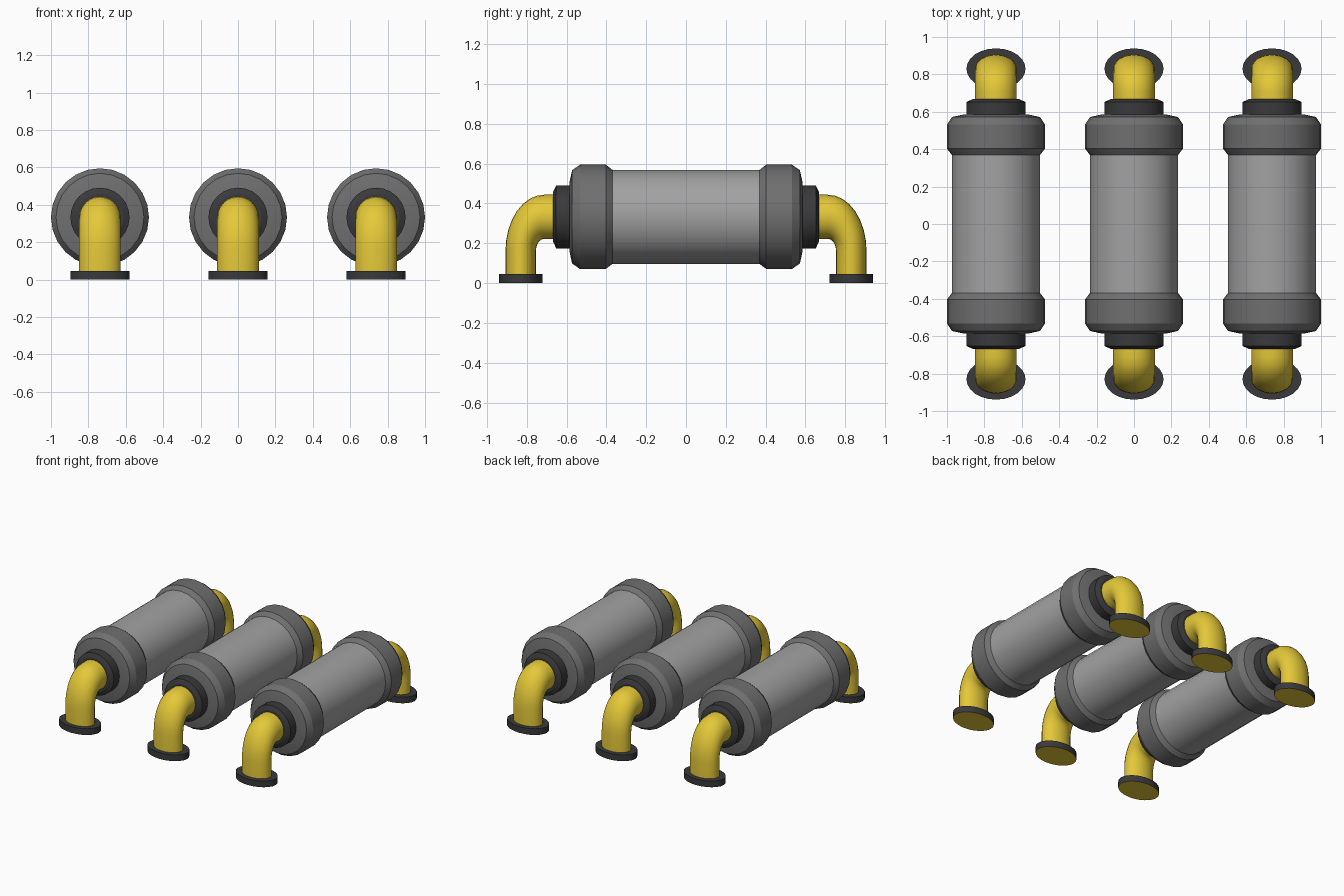
import bpy, bmesh, math

if "Cube" in bpy.data.objects:
    bpy.data.objects.remove(bpy.data.objects["Cube"])

SIDES = 24
AXIS_Z = 0.333        # height of the tank axis
LEG_Y = -0.83         # centre of the vertical pipe leg
SQUASH = 0.69         # pipes are flattened along y


def material(name, rgb):
    m = bpy.data.materials.new(name)
    m.diffuse_color = (*rgb, 1)
    m.use_nodes = True
    m.node_tree.nodes["Principled BSDF"].inputs["Base Color"].default_value = m.diffuse_color
    return m


yellow = material("yellow", (0.78, 0.58, 0.04))
dark = material("dark", (0.042, 0.042, 0.045))
mid_grey = material("mid_grey", (0.16, 0.16, 0.16))
light_grey = material("light_grey", (0.36, 0.36, 0.36))


def circle():
    return [(math.cos(2 * math.pi * i / SIDES), math.sin(2 * math.pi * i / SIDES))
            for i in range(SIDES)]


def skin(name, rings, mats, cap_start=False, mirror=True):
    """Bridge a list of point rings into a smooth-shaded mesh."""
    bm = bmesh.new()
    loops = [[bm.verts.new(p) for p in ring] for ring in rings]
    for a, b in zip(loops, loops[1:]):
        for i in range(SIDES):
            j = (i + 1) % SIDES
            bm.faces.new((a[i], a[j], b[j], b[i]))
    if cap_start:
        f = bm.faces.new(loops[0])
        f.material_index = len(mats) - 1
    bmesh.ops.recalc_face_normals(bm, faces=bm.faces)
    mesh = bpy.data.meshes.new(name)
    bm.to_mesh(mesh)
    bm.free()
    for m in mats:
        mesh.materials.append(m)
    mesh.shade_smooth()
    mesh.set_sharp_from_angle(angle=math.radians(25))
    # one copy per tank, mirrored front to back
    for x, side in ((-0.738, "left"), (0, "middle"), (0.738, "right")):
        ob = bpy.data.objects.new(f"{name}_{side}", mesh)
        bpy.context.collection.objects.link(ob)
        ob.location.x = x
        if mirror:
            mod = ob.modifiers.new("front_back", 'MIRROR')
            mod.use_axis = (False, True, False)
            mod.use_mirror_merge = False


def lathe_y(profile):
    """Rings around the tank axis from (radius, y) points."""
    return [[(r * c, y, AXIS_Z + r * s) for c, s in circle()] for r, y in profile]


def lathe_z(profile):
    """Flattened rings around the pipe leg from (radius, z) points."""
    return [[(r * c, LEG_Y + SQUASH * r * s, z) for c, s in circle()] for r, z in profile]


# tank body
skin("tank_body", lathe_y([(0.236, -0.39), (0.236, 0.39)]), [light_grey], mirror=False)

# tank end cap
skin("end_cap", lathe_y([(0.13, -0.588), (0.18, -0.584), (0.235, -0.572), (0.262, -0.532),
                         (0.262, -0.403), (0.235, -0.368)]), [mid_grey])

# collar between cap and pipe
skin("pipe_collar", lathe_y([(0.105, -0.667), (0.126, -0.667), (0.158, -0.652),
                             (0.158, -0.58)]), [dark])

# elbow pipe: leg, quarter bend, short run into the collar
PIPE_R, BEND_R = 0.111, 0.17
bend_y, bend_z = LEG_Y + SQUASH * BEND_R, AXIS_Z - BEND_R
rings = lathe_z([(PIPE_R, 0.04)])
for k in range(9):
    t = math.pi / 2 * k / 8
    rings.append([(PIPE_R * c,
                   bend_y - SQUASH * (BEND_R - PIPE_R * s) * math.cos(t),
                   bend_z + (BEND_R - PIPE_R * s) * math.sin(t)) for c, s in circle()])
rings.append([(x, -0.65, z) for x, y, z in rings[-1]])
skin("elbow_pipe", rings, [yellow])

# foot flange, with a yellow underside
skin("foot_flange", lathe_z([(0.158, 0), (0.158, 0.047), (0.105, 0.047)]),
     [dark, yellow], cap_start=True)
